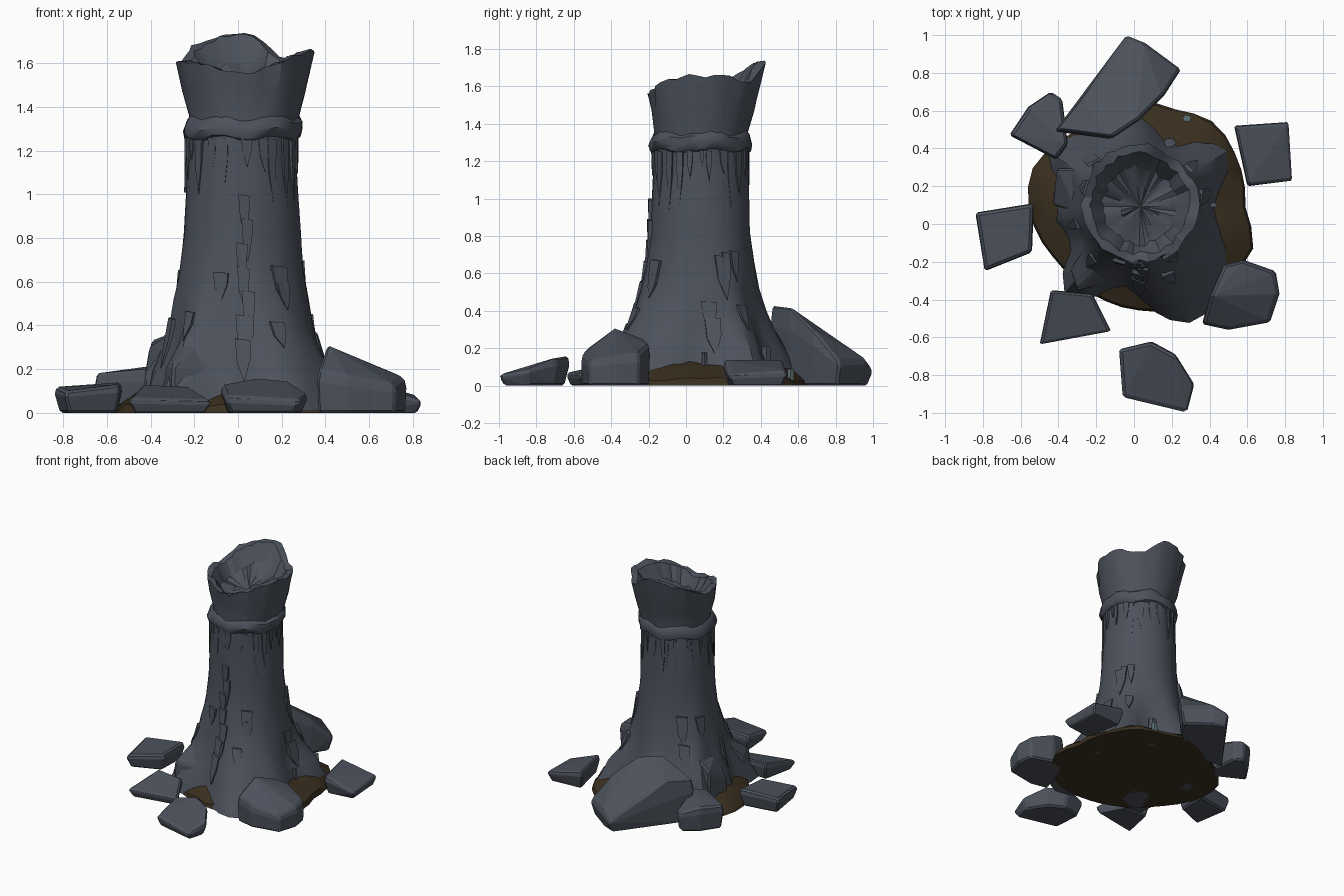
import bpy, bmesh, math, random
from mathutils import Vector, noise

if "Cube" in bpy.data.objects:
    bpy.data.objects.remove(bpy.data.objects["Cube"])

random.seed(7)
CX, CY = 0.03, 0.09          # trunk axis


def material(name, rgb):
    m = bpy.data.materials.new(name)
    m.diffuse_color = (*rgb, 1)
    m.use_nodes = True
    m.node_tree.nodes["Principled BSDF"].inputs["Base Color"].default_value = m.diffuse_color
    return m


STONE = material("slate_stone", (0.072, 0.083, 0.106))
SOIL = material("brown_soil", (0.043, 0.029, 0.014))
PALE = material("pale_pebble", (0.11, 0.17, 0.18))


def finish(bm, name, mat, smooth=None):
    bmesh.ops.recalc_face_normals(bm, faces=bm.faces)
    me = bpy.data.meshes.new(name)
    bm.to_mesh(me)
    bm.free()
    ob = bpy.data.objects.new(name, me)
    bpy.context.collection.objects.link(ob)
    me.materials.append(mat)
    if smooth:
        bpy.ops.object.select_all(action='DESELECT')
        ob.select_set(True)
        bpy.context.view_layer.objects.active = ob
        bpy.ops.object.shade_smooth_by_angle(angle=math.radians(smooth))
    return ob


def interp(table, x):
    for (a, va), (b, vb) in zip(table, table[1:]):
        if a <= x <= b:
            return va + (vb - va) * (x - a) / (b - a)
    return table[-1][1]


def ang_diff(a, b):
    return (a - b + 180) % 360 - 180


def loft(bm, rings):
    """Bridge closed rings of points and cap both ends."""
    vs = [[bm.verts.new(p) for p in r] for r in rings]
    n = len(vs[0])
    for a, b in zip(vs, vs[1:]):
        for i in range(n):
            j = (i + 1) % n
            bm.faces.new((a[i], a[j], b[j], b[i]))
    bm.faces.new(vs[0])
    bmesh.ops.poke(bm, faces=[bm.faces.new(vs[-1])])


# Trunk shape: base radius by height, root lobes by direction, broken rim height
RADIUS = [(0, .37), (.15, .355), (.4, .305), (.6, .285), (.8, .268), (1.0, .26),
          (1.24, .252), (1.36, .252), (1.5, .288), (1.6, .305), (1.8, .32)]
# direction, extra reach, half width, falloff power
ROOTS = [(-68, .26, 26, 2.0), (-32, .20, 24, 2.2), (34, .24, 20, 2.2), (100, .2, 24, 2.0),
         (146, .22, 18, 1.7), (186, .06, 18, 1.3), (231, .24, 17, 2.0)]
RIM = [(0, 1.65), (20, 1.66), (45, 1.61), (62, 1.64), (80, 1.73), (110, 1.73), (132, 1.69),
       (155, 1.64), (170, 1.60), (200, 1.61), (235, 1.59), (268, 1.545), (290, 1.58),
       (318, 1.63), (345, 1.66), (360, 1.65)]


def trunk_radius(deg, z):
    r = interp(RADIUS, z)
    f = max(0, (.8 - z) / .8)
    for d, reach, w, p in ROOTS:
        r += reach * math.exp(-(ang_diff(deg, d) / w) ** 2) * f ** p
    return r


def trunk_point(deg, z, r):
    a = math.radians(deg)
    lean = .03 * max(0, (z - 1.3) / .4)
    drift = -.012 * (1 if z < 1.3 else 0)
    return Vector((CX + drift + r * math.cos(a), CY - .012 + lean + r * math.sin(a), z))


# Trunk: lofted rings, with rough bark, a broken rim and a hollow top
N = 44
bm = bmesh.new()
rings = []
for z in (.008, .1, .2, .3, .4, .52, .66, .82, 1.0, 1.14, 1.25, 1.36, 1.47):
    ring = []
    for i in range(N):
        deg = i * 360 / N
        rough = .032 * max(.22, 1 - z / .8)
        p = trunk_point(deg, z, trunk_radius(deg, z))
        k = noise.noise(p * 5) * rough * 1.3 + random.uniform(-.3, .3) * rough
        ring.append(trunk_point(deg, z, trunk_radius(deg, z) + k))
    rings.append(ring)
for inset, drop, flat in ((0, 0, 0), (.045, .005, 0), (.1, .1, .25), (.19, .13, .6)):
    ring = []
    for i in range(N):
        deg = i * 360 / N
        z = interp(RIM, deg) - drop + random.uniform(-.008, .008) * (1 + 3 * flat)
        z += (1.49 - z) * flat
        ring.append(trunk_point(deg, z, trunk_radius(deg, max(z, 1.55)) - inset
                                + random.uniform(-.012, .012)))
    rings.append(ring)
loft(bm, rings)
finish(bm, "tower_trunk", STONE, 28)

# Collar band round the neck
bm = bmesh.new()
rings = []
for z, r in ((1.25, .245), (1.262, .268), (1.295, .276), (1.335, .266), (1.355, .245)):
    rings.append([trunk_point(i * 12, z + .012 * math.sin(i * 1.3),
                              r + random.uniform(-.006, .006)) for i in range(30)])
loft(bm, rings)
finish(bm, "collar_band", STONE, 40)


# Bark slivers: thin wedges hanging on the trunk surface
def sliver(bm, deg, top, length, width, depth):
    w = math.degrees(width / .27)
    shape = ((-.5, 0), (.5, .04), (.45, .45), (.1, 1), (-.35, .55))
    out, inn = [], []
    for s, t in shape:
        z = top - t * length
        d = deg + s * w
        r = trunk_radius(d, z)
        out.append(bm.verts.new(trunk_point(d, z, r + depth * (1 - .6 * t))))
        inn.append(bm.verts.new(trunk_point(d, z, r - .03)))
    bm.faces.new(out)
    bm.faces.new(inn[::-1])
    for i in range(5):
        j = (i + 1) % 5
        bm.faces.new((out[i], inn[i], inn[j], out[j]))


bm = bmesh.new()
for i in range(26):          # fringe below the collar
    sliver(bm, i * 360 / 26 + random.uniform(-5, 5), 1.26, random.uniform(.08, .32),
           random.uniform(.025, .06), random.uniform(.004, .013))
for i in range(7):           # split running down the front
    sliver(bm, 272 + 3 * math.sin(i * 2), 1.0 - i * .11, .2, .05, .022)
for i in range(16):          # scattered chips on the roots
    sliver(bm, random.uniform(0, 360), random.uniform(.35, .75), random.uniform(.12, .25),
           random.uniform(.04, .08), .018)
finish(bm, "bark_slivers", STONE)

# Soil mound
SOIL_EDGE = [(0, .56), (30, .58), (47, .6), (70, .55), (88, .56), (120, .5), (163, .61),
             (185, .58), (215, .52), (250, .53), (272, .55), (300, .6), (325, .62),
             (340, .64), (360, .56)]
bm = bmesh.new()
rings = []
for f, z in ((1, 0), (.98, .03), (.82, .09), (.62, .145), (.35, .16)):
    ring = []
    for i in range(36):
        a = math.radians(i * 10)
        r = f * interp(SOIL_EDGE, i * 10)
        h = z + (random.uniform(-.015, .015) if z > 0 else 0)
        ring.append((CX + r * math.cos(a), CY + r * math.sin(a), h))
    rings.append(ring)
loft(bm, rings)
finish(bm, "soil_mound", SOIL, 30)


# Fallen rocks: convex hull of an outline whose points carry their top height
def rock(name, outline, inset=.85, mat=STONE, bevel=.012):
    c = Vector((sum(p[0] for p in outline), sum(p[1] for p in outline), 0)) / len(outline)
    bm = bmesh.new()
    for x, y, z in outline:
        d = Vector((x, y, 0)) - c
        for f, h in ((.95, z), (1, z * .72), (inset, 0)):
            bm.verts.new(c + d * f + Vector((0, 0, h)))
    res = bmesh.ops.convex_hull(bm, input=bm.verts)
    junk = {g for g in res["geom_interior"] + res["geom_unused"]
            if isinstance(g, bmesh.types.BMVert)}
    bmesh.ops.delete(bm, geom=list(junk), context='VERTS')
    bmesh.ops.dissolve_limit(bm, angle_limit=math.radians(6), verts=bm.verts, edges=bm.edges)
    ob = finish(bm, name, mat)
    if bevel:
        mod = ob.modifiers.new("worn_edges", 'BEVEL')
        mod.width, mod.segments = bevel, 1
    return ob


rock("slab_right", [(.53, .52, .14), (.82, .54, .08), (.84, .23, .06), (.6, .2, .14)])
rock("slab_left", [(-.84, .06, .12), (-.53, .11, .14), (-.54, -.15, .13), (-.79, -.25, .1)])
rock("slab_front_left", [(-.44, -.35, .13), (-.22, -.37, .12), (-.12, -.57, .06), (-.5, -.64, .07)])
rock("slab_front", [(-.08, -.66, .13), (.09, -.62, .16), (.22, -.69, .15), (.32, -.85, .09),
                    (.28, -1.0, .06), (.15, -.97, .06), (-.06, -.92, .08)])
rock("boulder_front_right", [(.36, -.53, .2), (.4, -.38, .31), (.47, -.22, .25), (.58, -.19, .22),
                             (.75, -.25, .17), (.77, -.37, .16), (.72, -.52, .13),
                             (.5, -.56, .17)], .97)
rock("boulder_back", [(-.42, .49, .33), (-.3, .64, .34), (-.19, .72, .3), (-.04, 1.0, .1),
                      (.06, .96, .15), (.25, .82, .14), (.16, .68, .3), (.03, .55, .42),
                      (-.12, .45, .43)], .9)
rock("boulder_back_left", [(-.66, .47, .18), (-.56, .62, .19), (-.44, .7, .15), (-.38, .66, .15),
                           (-.35, .42, .22), (-.41, .34, .2)], .9)
rock("root_chunk_left", [(-.34, -.24, .2), (-.3, -.36, .22), (-.12, -.3, .2), (-.1, -.14, .4),
                         (-.24, -.1, .38)], 1)
rock("root_chunk_side", [(-.41, .3, .3), (-.43, .1, .18), (-.3, .06, .36), (-.25, .3, .42)], 1)

# Pebbles on the soil
for name, x, y, s, top, m in (("pebble_pale", .28, .56, .025, .09, PALE),
                              ("pebble_back", .19, .43, .035, .21, STONE),
                              ("pebble_right", .42, .1, .02, .18, STONE)):
    rock(name, [(x + s * math.cos(k * 1.05), y + s * math.sin(k * 1.05) * .8, top)
                for k in range(6)], 1, m, 0)
